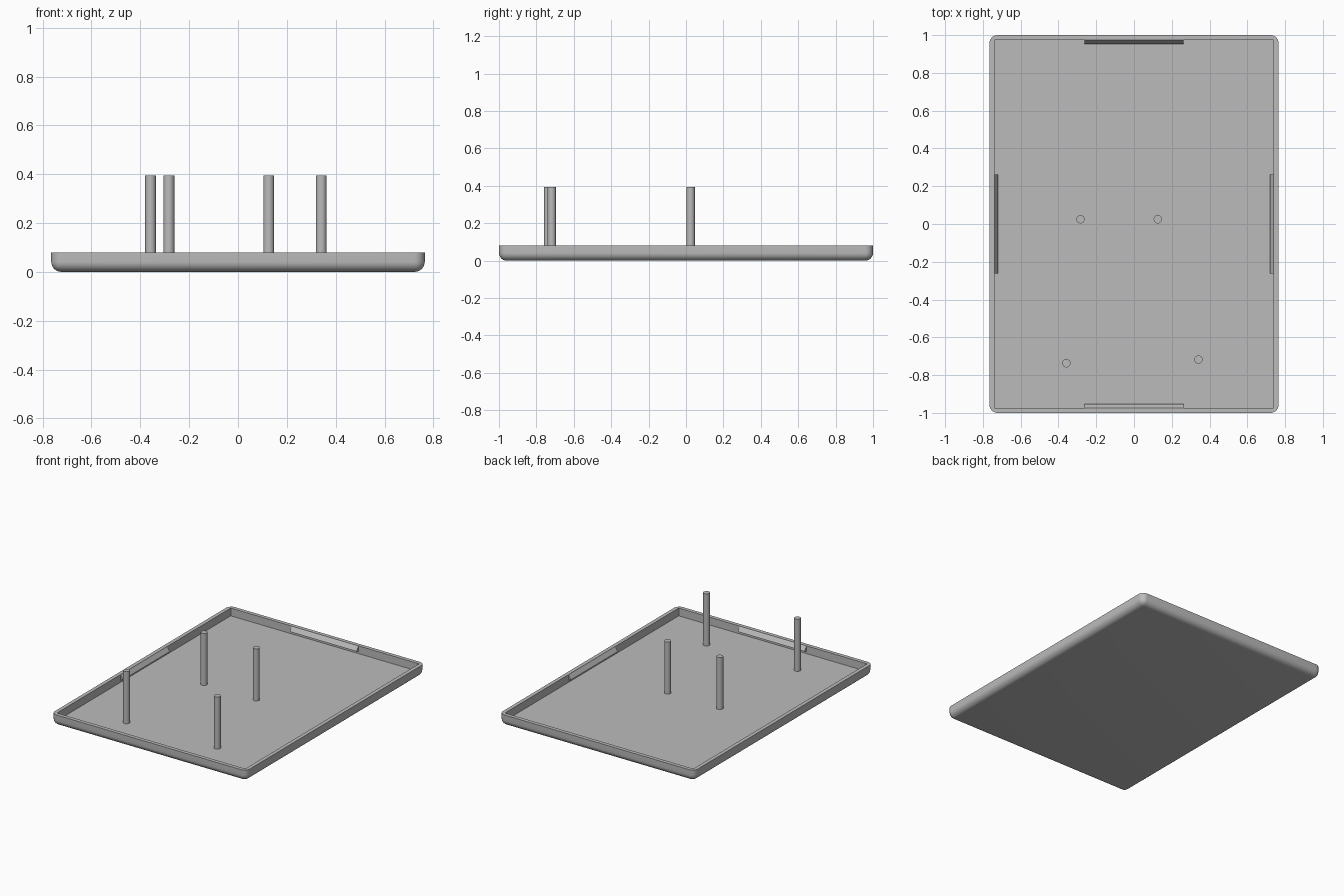
import bpy, bmesh, math
from mathutils import Matrix

cube = bpy.data.objects.get("Cube")
if cube:
    bpy.data.objects.remove(cube, do_unlink=True)

HX, HY, H = 0.765, 1.0, 0.08      # outer half sizes and height
WALL, FLOOR = 0.027, 0.025

grey = bpy.data.materials.new("plain grey")
grey.use_nodes = True
COLOUR = (0.5, 0.5, 0.5, 1)
grey.diffuse_color = COLOUR
grey.node_tree.nodes["Principled BSDF"].inputs["Base Color"].default_value = COLOUR


def add_object(name, bm):
    bmesh.ops.recalc_face_normals(bm, faces=bm.faces)
    mesh = bpy.data.meshes.new(name)
    bm.to_mesh(mesh)
    bm.free()
    mesh.materials.append(grey)
    obj = bpy.data.objects.new(name, mesh)
    bpy.context.collection.objects.link(obj)
    return obj


def box(hx, hy, z0, z1):
    bm = bmesh.new()
    size = Matrix.Diagonal((2 * hx, 2 * hy, z1 - z0, 1))
    bmesh.ops.create_cube(bm, size=1, matrix=Matrix.Translation((0, 0, (z0 + z1) / 2)) @ size)
    return bm


def smooth(obj):
    bpy.ops.object.select_all(action='DESELECT')
    obj.select_set(True)
    bpy.context.view_layer.objects.active = obj
    bpy.ops.object.shade_smooth_by_angle(angle=math.radians(30))


# Tray: rounded everywhere except around the top rim
bm = box(HX, HY, 0, H)
edges = [e for e in bm.edges if min(v.co.z for v in e.verts) < H / 2]
bmesh.ops.bevel(bm, geom=edges, offset=0.042, segments=8, profile=0.5, affect='EDGES')
tray = add_object("tray", bm)

# Square-cornered hollow
cutter = add_object("hollow_cutter", box(HX - WALL, HY - WALL, FLOOR, H + 0.1))
cut = tray.modifiers.new("hollow", 'BOOLEAN')
cut.operation, cut.solver, cut.object = 'DIFFERENCE', 'EXACT', cutter
bpy.context.view_layer.objects.active = tray
bpy.ops.object.modifier_apply(modifier=cut.name)
bpy.data.objects.remove(cutter, do_unlink=True)
smooth(tray)


# Snap ridges: wedge profile (inward depth, height) swept along each wall
def snap_ridge(name, distance, angle):
    profile = [(-0.004, 0.078), (0, 0.078), (0.019, 0.05), (0.019, 0.047), (0, 0.04), (-0.004, 0.04)]
    bm = bmesh.new()
    face = bm.faces.new([bm.verts.new((-0.262, distance - d, z)) for d, z in profile])
    sweep = bmesh.ops.extrude_face_region(bm, geom=[face], use_keep_orig=True)
    moved = [g for g in sweep["geom"] if isinstance(g, bmesh.types.BMVert)]
    bmesh.ops.translate(bm, verts=moved, vec=(0.524, 0, 0))
    bmesh.ops.rotate(bm, verts=bm.verts, matrix=Matrix.Rotation(math.radians(angle), 3, 'Z'))
    add_object(name, bm)


snap_ridge("back_snap_ridge", HY - WALL, 0)
snap_ridge("right_snap_ridge", HX - WALL, 90)
snap_ridge("front_snap_ridge", HY - WALL, 180)
snap_ridge("left_snap_ridge", HX - WALL, 270)

# Mounting posts
PIN_TOP = 0.394
posts = {
    "back_right_post": (-0.283, 0.025),
    "back_left_post": (0.126, 0.025),
    "front_right_post": (-0.358, -0.737),
    "front_left_post": (0.341, -0.718),
}
for name, (x, y) in posts.items():
    bm = bmesh.new()
    base = FLOOR - 0.005
    bmesh.ops.create_cone(bm, cap_ends=True, segments=32, radius1=0.022, radius2=0.022,
                          depth=PIN_TOP - base,
                          matrix=Matrix.Translation((x, y, (PIN_TOP + base) / 2)))
    smooth(add_object(name, bm))
